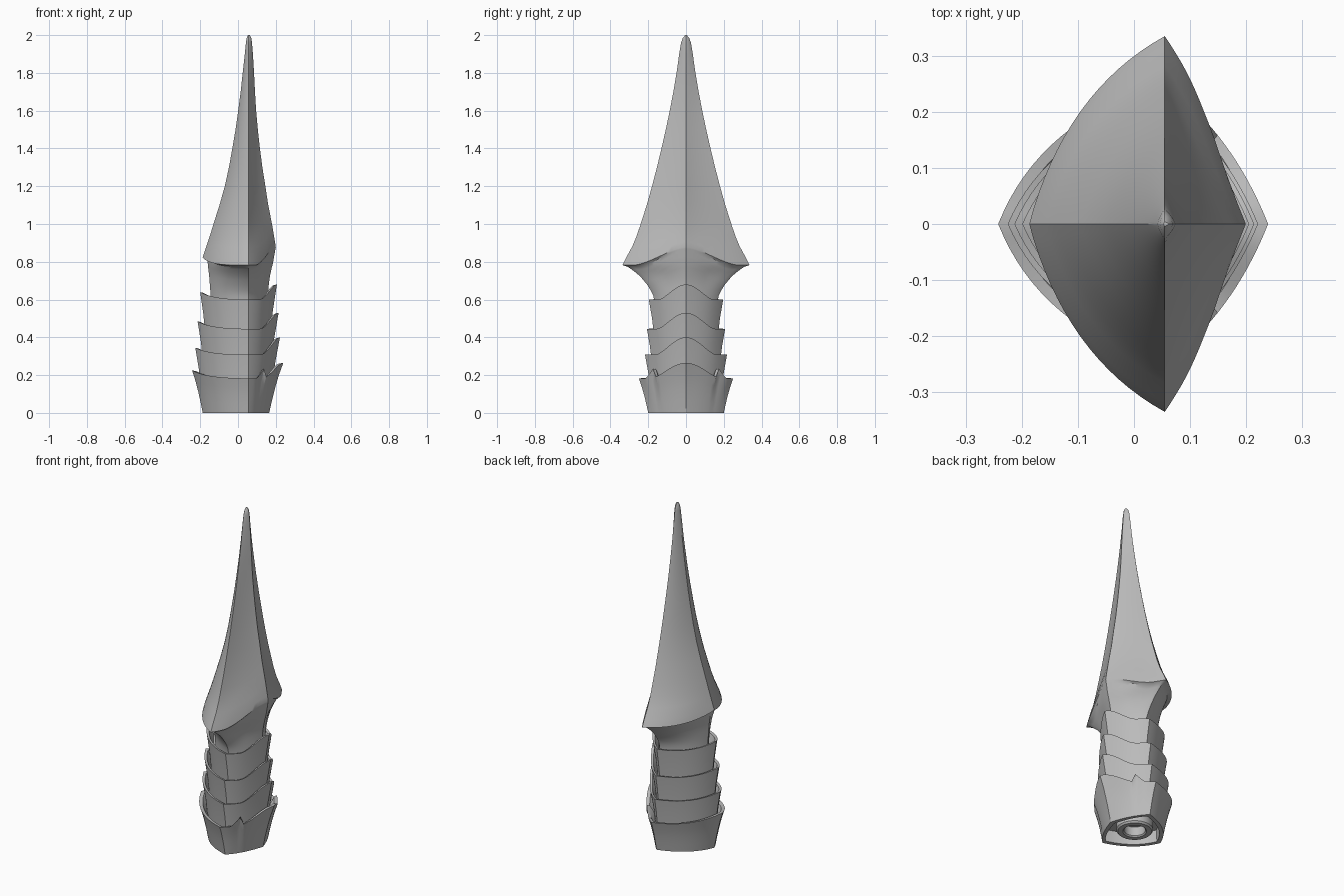
import bpy, bmesh, math

if "Cube" in bpy.data.objects:
    bpy.data.objects.remove(bpy.data.objects["Cube"])

N = 16  # samples along each quarter of the outline

steel = bpy.data.materials.new("grey metal")
steel.diffuse_color = (0.5, 0.5, 0.5, 1)
steel.use_nodes = True
steel.node_tree.nodes["Principled BSDF"].inputs["Base Color"].default_value = steel.diffuse_color


def lerp_table(table, z):
    """Read (z, a, b, ...) rows at height z, clamped at both ends."""
    if z <= table[0][0]:
        return table[0][1:]
    for p, q in zip(table, table[1:]):
        if z <= q[0]:
            f = (z - p[0]) / (q[0] - p[0])
            return [u + (v - u) * f for u, v in zip(p[1:], q[1:])]
    return table[-1][1:]


def smooth(s, start=0.0):
    s = min(1, max(0, (s - start) / (1 - start)))
    return s * s * (3 - 2 * s)


def outline():
    """Walk round once: t 0 = left corner, 1 = side corner, 2 = right corner."""
    ts = [i / N for i in range(2 * N + 1)]
    return [(t, -1) for t in ts] + [(t, 1) for t in ts[-2:0:-1]]


def section(t, side, left, right, width, bulge_l, bulge_r, mid=0.055):
    """Point on a four-cornered section with bowed sides."""
    end, s, bulge = (left, 1 - t, bulge_l) if t <= 1 else (right, t - 1, bulge_r)
    # s runs from the side corner (0) to the left or right corner (1)
    cx = (mid + end) / 2 + bulge * (end - mid) / 2
    cy = width / 2 + bulge * width / 2
    x = (1 - s) ** 2 * mid + 2 * s * (1 - s) * cx + s * s * end
    y = (1 - s) ** 2 * width + 2 * s * (1 - s) * cy
    return x, y * side


def loft(name, rows, angle=32):
    """Skin a list of equal-length loops and cap both ends."""
    bm = bmesh.new()
    loops = [[bm.verts.new(p) for p in row] for row in rows]
    n = len(loops[0])
    for a, b in zip(loops, loops[1:]):
        for i in range(n):
            j = (i + 1) % n
            bm.faces.new((a[i], a[j], b[j], b[i]))
    bm.faces.new(loops[0][::-1])
    bm.faces.new(loops[-1])
    bmesh.ops.recalc_face_normals(bm, faces=bm.faces)
    me = bpy.data.meshes.new(name)
    bm.to_mesh(me)
    bm.free()
    ob = bpy.data.objects.new(name, me)
    bpy.context.collection.objects.link(ob)
    me.materials.append(steel)
    bpy.ops.object.select_all(action='DESELECT')
    ob.select_set(True)
    bpy.context.view_layer.objects.active = ob
    bpy.ops.object.shade_smooth_by_angle(angle=math.radians(angle))
    return ob


# Blade and neck: z, left, right, half width, left bulge, right bulge
BLADE = [(0.78, -.195, .195, .337, .42, .25), (0.82, -.188, .2, .318, .42, .2),
         (0.88, -.168, .2, .285, .4, .12), (0.94, -.148, .19, .26, .38, .02),
         (1.0, -.13, .18, .24, .36, -.05), (1.1, -.098, .16, .208, .34, -.1),
         (1.2, -.07, .145, .18, .32, -.12), (1.3, -.048, .129, .154, .3, -.12),
         (1.4, -.03, .116, .13, .3, -.1), (1.5, -.013, .105, .107, .3, -.08),
         (1.6, .001, .096, .086, .3, -.05), (1.7, .014, .09, .067, .3, 0),
         (1.8, .025, .085, .05, .3, .05), (1.9, .036, .079, .036, .3, .1),
         (1.96, .042, .074, .026, .35, .3), (1.985, .046, .07, .017, .4, .4),
         (2.0, .053, .062, .004, .4, .4)]
NECK = [(0.2, -.14, .155, .16, .5, .3), (0.61, -.143, .157, .168, .5, .3),
        (0.65, -.147, .16, .187, .45, .2), (0.69, -.15, .164, .213, .42, .1),
        (0.73, -.153, .17, .25, .4, .05), (0.76, -.157, .176, .288, .4, .08),
        (0.785, -.16, .184, .326, .4, .15), (0.88, -.165, .2, .326, .4, .2)]


def blade_rim(t):
    return .782 + .04 * (1 - t) ** 3 if t < 1 else .782 + .095 * smooth(t - 1, .2)


def blade_row(z0):
    row = []
    for t, side in outline():
        z = z0 + (blade_rim(t) - .782) * max(0, 1 - (z0 - .782) / .35)
        row.append((*section(t, side, *lerp_table(BLADE, z)), z))
    return row


def neck_row(f):
    """f = 0 at the neck foot, 1 just beneath the blade rim."""
    row = []
    for t, side in outline():
        z = .58 + f * (blade_rim(t) - .008 - .58)
        left, right, width, bl, br = lerp_table(NECK, z)
        if t > 1:  # right side flows smoothly into the blade
            k = smooth(t - 1)
            width = lerp_table(NECK, .58 + f * .2)[2] * (1 - k) + k * min(width, .29)
        row.append((*section(t, side, left, right, width, bl, br), z))
    return row


core_foot = [(*section(t, s, *NECK[0][1:]), .1) for t, s in outline()]
necks = [neck_row(f) for f in (0, .2, .35, .5, .65, .75, .85, .93, 1)]
blades = [blade_row(z) for z in [.782] + [r[0] for r in BLADE[1:]]]
loft("blade_and_neck", [core_foot] + necks + blades)


# Collars: lower section, upper section and rim heights at left, side and right
def rim_height(t, left, front, right):
    if t <= 1:
        return front + (left - front) * (1 - t) ** 2
    return front + (right - front) * smooth(t - 1, .3)


def ring_row(low, high, f, height, inset=0.0):
    """Section between low (f=0) and high (f=1), pulled inward by inset."""
    row = []
    for t, side in outline():
        l, r, w = [a + (b - a) * f for a, b in zip(low, high)]
        p = section(t, side, l + inset, r - inset, w - inset, .5, .3)
        row.append((*p, height(t)))
    return row


def collar(name, low, high, foot, heights):
    def rim(t):
        return rim_height(t, *heights)

    def between(f):
        return lambda t: foot + (rim(t) - foot) * f

    rows = [ring_row(low, high, 0, lambda t: foot),
            ring_row(low, high, .4, between(.5)),
            ring_row(low, high, 1, rim),
            ring_row(low, high, 1, lambda t: rim(t) - .004, .016),
            ring_row(low, high, .6, lambda t: rim(t) - .06, .03)]
    loft(name, rows)


collar("upper_collar", (-.172, .17, .168), (-.2, .206, .197), .40, (.64, .6, .68))
collar("middle_collar", (-.184, .176, .18), (-.214, .215, .207), .26, (.485, .445, .53))
collar("lower_collar", (-.196, .18, .19), (-.226, .222, .217), .13, (.345, .308, .4))


# Base socket with toothed rim and a recessed underside
def base_rim(t):
    tooth = .05 * (t - 1.2) / .18 if 1.2 < t < 1.4 else 0
    return rim_height(t, .225, .183, .265) + tooth


LOW, HIGH = (-.187, .165, .2), (-.243, .24, .25)
base_rows = [ring_row(LOW, HIGH, 0, lambda t: .07, .03),
             ring_row(LOW, HIGH, 0, lambda t: 0, .025),
             ring_row(LOW, HIGH, 0, lambda t: 0)]
base_rows += [ring_row(LOW, HIGH, g, lambda t, f=f: f * base_rim(t))
              for f, g in ((.25, .2), (.5, .42), (.75, .68))]
base_rows += [ring_row(LOW, HIGH, 1, base_rim),
              ring_row(LOW, HIGH, 1, lambda t: base_rim(t) - .004, .022),
              ring_row(LOW, HIGH, .6, lambda t: base_rim(t) - .06, .035)]
loft("base_socket", base_rows)


# Mounting tube inside the recess
def circle(r, z):
    return [(r * math.cos(a) - .005, r * math.sin(a), z)
            for a in (i * math.tau / 32 for i in range(32))]


loft("mounting_tube", [circle(.1, .075), circle(.1, .015), circle(.092, .005),
                       circle(.065, .005), circle(.058, .012), circle(.058, .065)])
